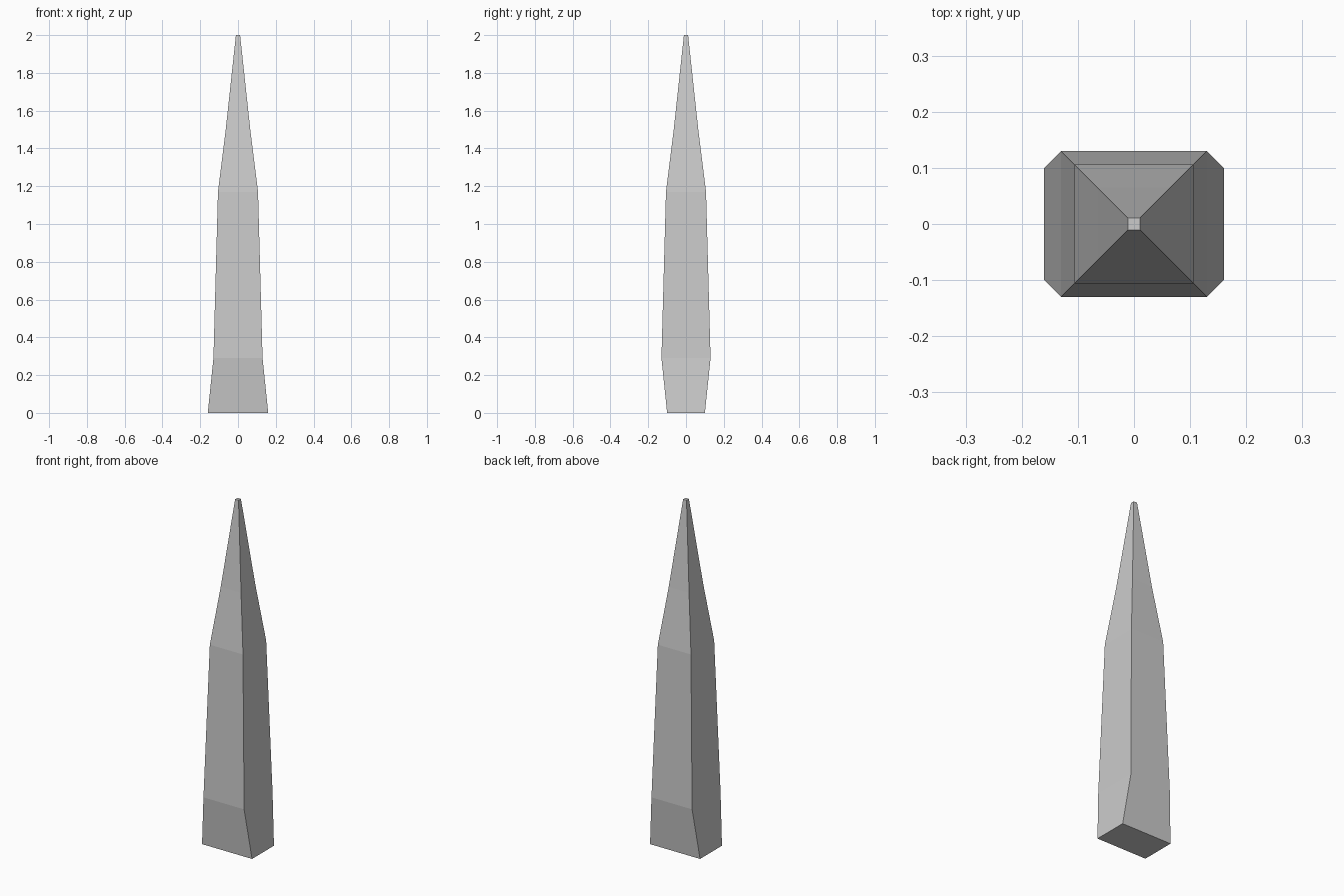
import bpy, bmesh

if "Cube" in bpy.data.objects:
    bpy.data.objects.remove(bpy.data.objects["Cube"])

# Stacked rectangular sections: height, half width (x), half depth (y)
SECTIONS = [
    (0.00, 0.16, 0.10),
    (0.29, 0.13, 0.13),
    (1.17, 0.106, 0.106),
    (1.50, 0.065, 0.065),
    (2.00, 0.011, 0.011),
]
CORNERS = [(-1, -1), (1, -1), (1, 1), (-1, 1)]


def loft(name, sections):
    bm = bmesh.new()
    rings = [[bm.verts.new((sx * hx, sy * hy, z)) for sx, sy in CORNERS]
             for z, hx, hy in sections]
    for low, high in zip(rings, rings[1:]):
        for i in range(4):
            j = (i + 1) % 4
            bm.faces.new((low[i], low[j], high[j], high[i]))
    bm.faces.new(rings[0][::-1])
    bm.faces.new(rings[-1])
    bmesh.ops.recalc_face_normals(bm, faces=bm.faces)
    mesh = bpy.data.meshes.new(name)
    bm.to_mesh(mesh)
    bm.free()
    obj = bpy.data.objects.new(name, mesh)
    bpy.context.collection.objects.link(obj)
    return obj


# Tapered spike with flat faces
loft("spike", SECTIONS)
